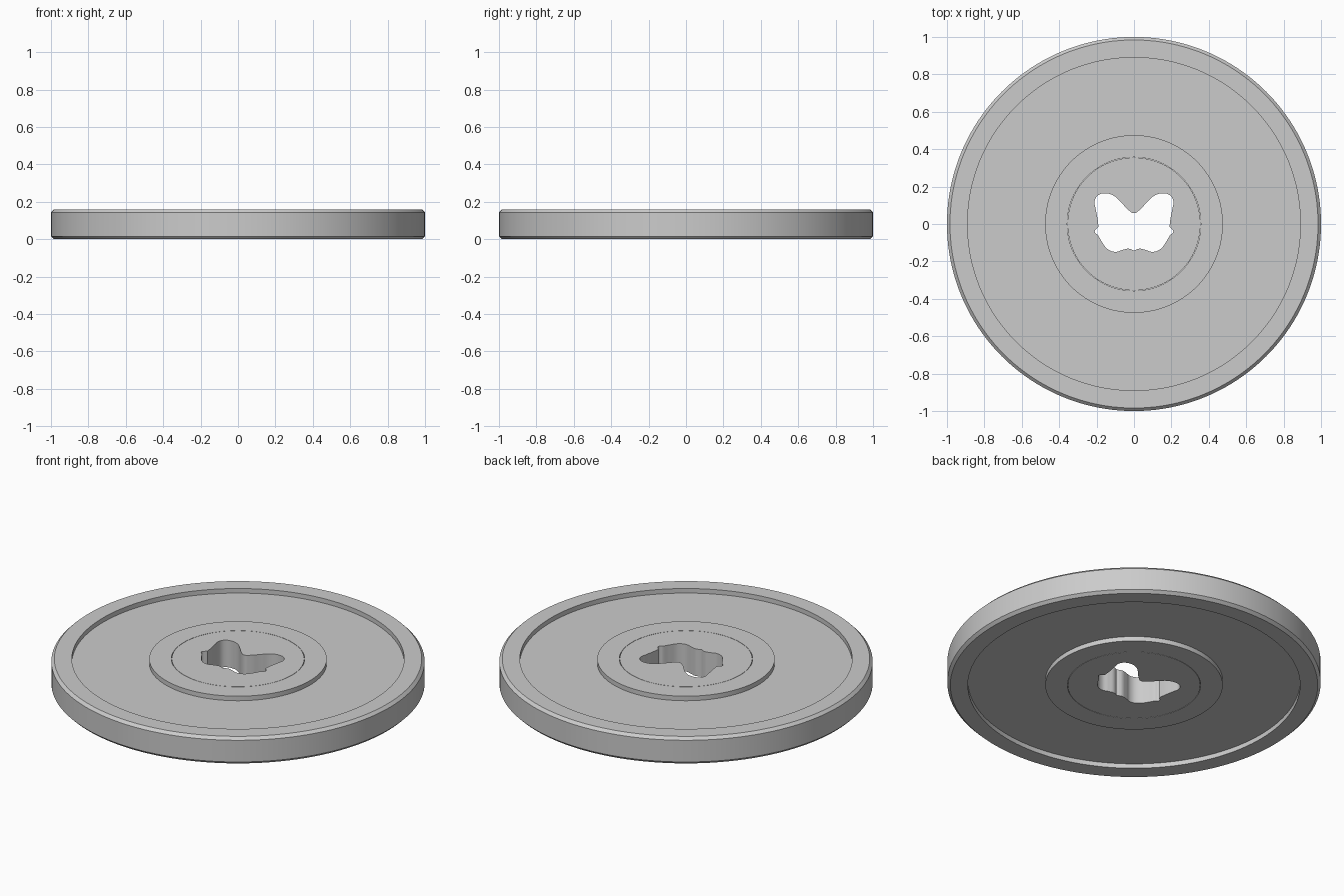
import bpy
import bmesh
import math

if "Cube" in bpy.data.objects:
    bpy.data.objects.remove(bpy.data.objects["Cube"], do_unlink=True)

SEGMENTS = 160
HEIGHT = 0.16
RECESS = 0.027
CHAMFER = 0.016
JOINT = 0.355

grey = bpy.data.materials.new("Plain grey")
grey.use_nodes = True
colour = (0.6, 0.6, 0.6, 1)
grey.diffuse_color = colour
grey.node_tree.nodes["Principled BSDF"].inputs["Base Color"].default_value = colour


def circle(radius, z):
    steps = [2 * math.pi * i / SEGMENTS for i in range(SEGMENTS)]
    return [(radius * math.cos(a), radius * math.sin(a), z) for a in steps]


def finish(name, bm):
    bmesh.ops.remove_doubles(bm, verts=bm.verts, dist=0.0001)
    bmesh.ops.recalc_face_normals(bm, faces=bm.faces)
    mesh = bpy.data.meshes.new(name)
    bm.to_mesh(mesh)
    bm.free()
    mesh.materials.append(grey)
    obj = bpy.data.objects.new(name, mesh)
    bpy.context.collection.objects.link(obj)
    bpy.ops.object.select_all(action="DESELECT")
    obj.select_set(True)
    bpy.context.view_layer.objects.active = obj
    bpy.ops.object.shade_smooth_by_angle(angle=math.radians(30))
    return obj


# Wheel: upper half profile, mirrored for the underside, then lathed
upper = [(JOINT + 0.002, HEIGHT), (0.475, HEIGHT), (0.475, HEIGHT - RECESS),
         (0.89, HEIGHT - RECESS), (0.89, HEIGHT), (1 - CHAMFER, HEIGHT),
         (1, HEIGHT - CHAMFER)]
profile = upper + [(r, HEIGHT - z) for r, z in reversed(upper)]
bm = bmesh.new()
rings = [[bm.verts.new(p) for p in circle(r, z)] for r, z in profile]
for k, ring in enumerate(rings):
    following = rings[(k + 1) % len(rings)]
    for i in range(SEGMENTS):
        j = (i + 1) % SEGMENTS
        bm.faces.new((ring[i], ring[j], following[j], following[i]))
finish("wheel_disc", bm)

# Hub insert: a filled circle with a butterfly-shaped opening
curve = bpy.data.curves.new("hub_outline", "CURVE")
curve.dimensions = "2D"
curve.fill_mode = "BOTH"
curve.extrude = HEIGHT / 2
curve.resolution_u = 8

edge = curve.splines.new("POLY")
edge.points.add(SEGMENTS - 1)
for point, co in zip(edge.points, circle(JOINT, 0)):
    point.co = (*co, 1)
edge.use_cyclic_u = True

# Right wing from the upper notch to the lower one
wing = [(0, 0.058), (0.03, 0.075), (0.07, 0.117), (0.11, 0.152),
        (0.15, 0.164), (0.19, 0.155), (0.21, 0.125), (0.205, 0.08),
        (0.195, 0.03), (0.19, -0.015), (0.21, -0.042), (0.193, -0.06),
        (0.175, -0.09), (0.14, -0.135), (0.1, -0.149), (0.06, -0.138),
        (0.03, -0.132), (0.01, -0.138), (0, -0.143)]
outline = wing + [(-x, y) for x, y in reversed(wing[1:-1])]
corners = {(0.19, -0.015), (-0.19, -0.015)}
opening = curve.splines.new("BEZIER")
opening.bezier_points.add(len(outline) - 1)
for point, (x, y) in zip(opening.bezier_points, outline):
    point.co = (x, y, 0)
    kind = "VECTOR" if (x, y) in corners else "AUTO"
    point.handle_left_type = point.handle_right_type = kind
opening.use_cyclic_u = True

helper = bpy.data.objects.new("hub_outline", curve)
bpy.context.collection.objects.link(helper)
bpy.context.view_layer.update()
solid = bpy.data.meshes.new_from_object(
    helper.evaluated_get(bpy.context.evaluated_depsgraph_get()))
bm = bmesh.new()
bm.from_mesh(solid)
bpy.data.objects.remove(helper, do_unlink=True)
bpy.data.meshes.remove(solid)
bmesh.ops.translate(bm, verts=bm.verts, vec=(0, 0, HEIGHT / 2))
finish("hub_insert", bm)
